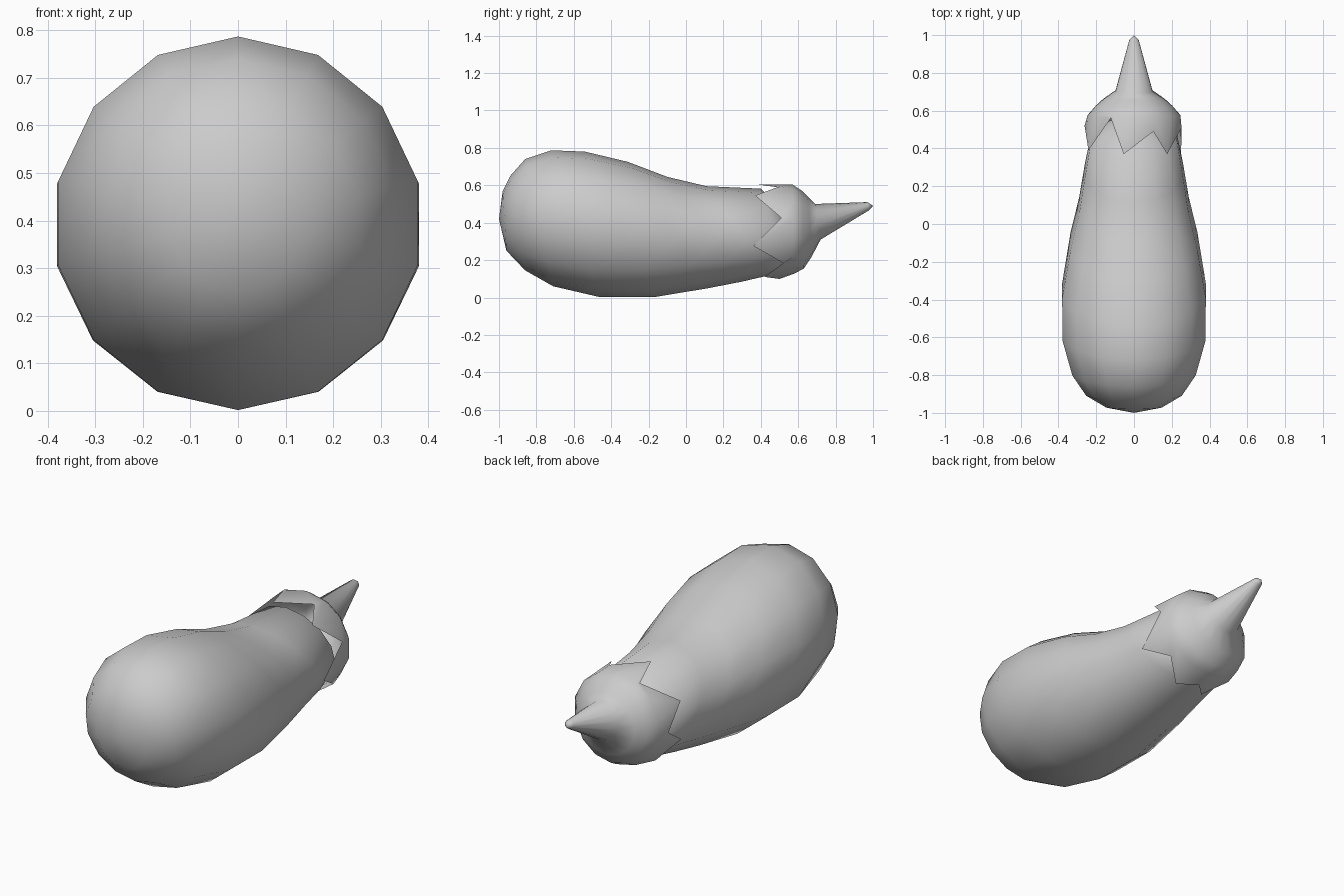
import bpy, bmesh
from math import sin, cos, radians, pi

if "Cube" in bpy.data.objects:
    bpy.data.objects.remove(bpy.data.objects["Cube"])

SIDES = 14

grey = bpy.data.materials.new("plain grey")
grey.use_nodes = True
colour = (0.6, 0.6, 0.6, 1)
grey.diffuse_color = colour
grey.node_tree.nodes["Principled BSDF"].inputs["Base Color"].default_value = colour


def tilted_ring(y_top, z_top, y_bottom, z_bottom, half_width):
    """Ellipse hung between its top and bottom points."""
    points = []
    for i in range(SIDES):
        a = pi / 2 + 2 * pi * i / SIDES
        t = (1 + sin(a)) / 2
        points.append((half_width * cos(a),
                       y_bottom + (y_top - y_bottom) * t,
                       z_bottom + (z_top - z_bottom) * t))
    return points


def loft(name, rings, start=None, end=None):
    """Skin a row of rings and close either end to a point."""
    bm = bmesh.new()
    loops = [[bm.verts.new(p) for p in ring] for ring in rings]
    for a, b in zip(loops, loops[1:]):
        for i in range(SIDES):
            j = (i + 1) % SIDES
            bm.faces.new((a[i], a[j], b[j], b[i]))
    for pole, loop in ((start, loops[0]), (end, loops[-1])):
        if pole:
            v = bm.verts.new(pole)
            for i in range(SIDES):
                bm.faces.new((loop[i], loop[(i + 1) % SIDES], v))
    bmesh.ops.recalc_face_normals(bm, faces=bm.faces)
    mesh = bpy.data.meshes.new(name)
    bm.to_mesh(mesh)
    bm.free()
    mesh.materials.append(grey)
    mesh.shade_smooth()
    obj = bpy.data.objects.new(name, mesh)
    bpy.context.collection.objects.link(obj)
    return obj


# Fruit body, from the blunt round end to the neck
body_rings = [
    (-0.98, 0.57, -0.96, 0.25, 0.15),
    (-0.94, 0.65, -0.86, 0.145, 0.26),
    (-0.86, 0.74, -0.71, 0.06, 0.335),
    (-0.72, 0.787, -0.46, 0.002, 0.388),
    (-0.54, 0.78, -0.17, 0.002, 0.39),
    (-0.31, 0.725, 0.12, 0.05, 0.345),
    (-0.10, 0.645, 0.30, 0.085, 0.297),
    (0.11, 0.595, 0.45, 0.12, 0.267),
    (0.40, 0.582, 0.55, 0.15, 0.23),
]
loft("fruit_body", [tilted_ring(*r) for r in body_rings],
     start=(0, -1.0, 0.42), end=(0, 0.62, 0.36))

# Leafy cap rim: pointed tips and notches alternate (angle, y)
rim_points = [(102, 0.37), (118, 0.56), (157, 0.39), (183, 0.52), (205, 0.38),
              (225, 0.52), (248, 0.41), (268, 0.50), (287, 0.42), (318, 0.52),
              (342, 0.36), (376, 0.51), (408, 0.37), (427, 0.49)]
rim = [(0.262 * cos(radians(a)), y, 0.355 + 0.256 * sin(radians(a)))
       for a, y in rim_points]

# Cap shoulder narrowing into the tapered stem
cap_rings = [
    (0.57, 0.604, 0.58, 0.128, 0.252),
    (0.62, 0.57, 0.63, 0.155, 0.208),
    (0.655, 0.535, 0.67, 0.215, 0.165),
    (0.69, 0.50, 0.72, 0.31, 0.10),
    (0.97, 0.51, 0.98, 0.467, 0.025),
]
loft("leaf_cap_and_stem", [rim] + [tilted_ring(*r) for r in cap_rings],
     end=(0, 1.0, 0.49))
